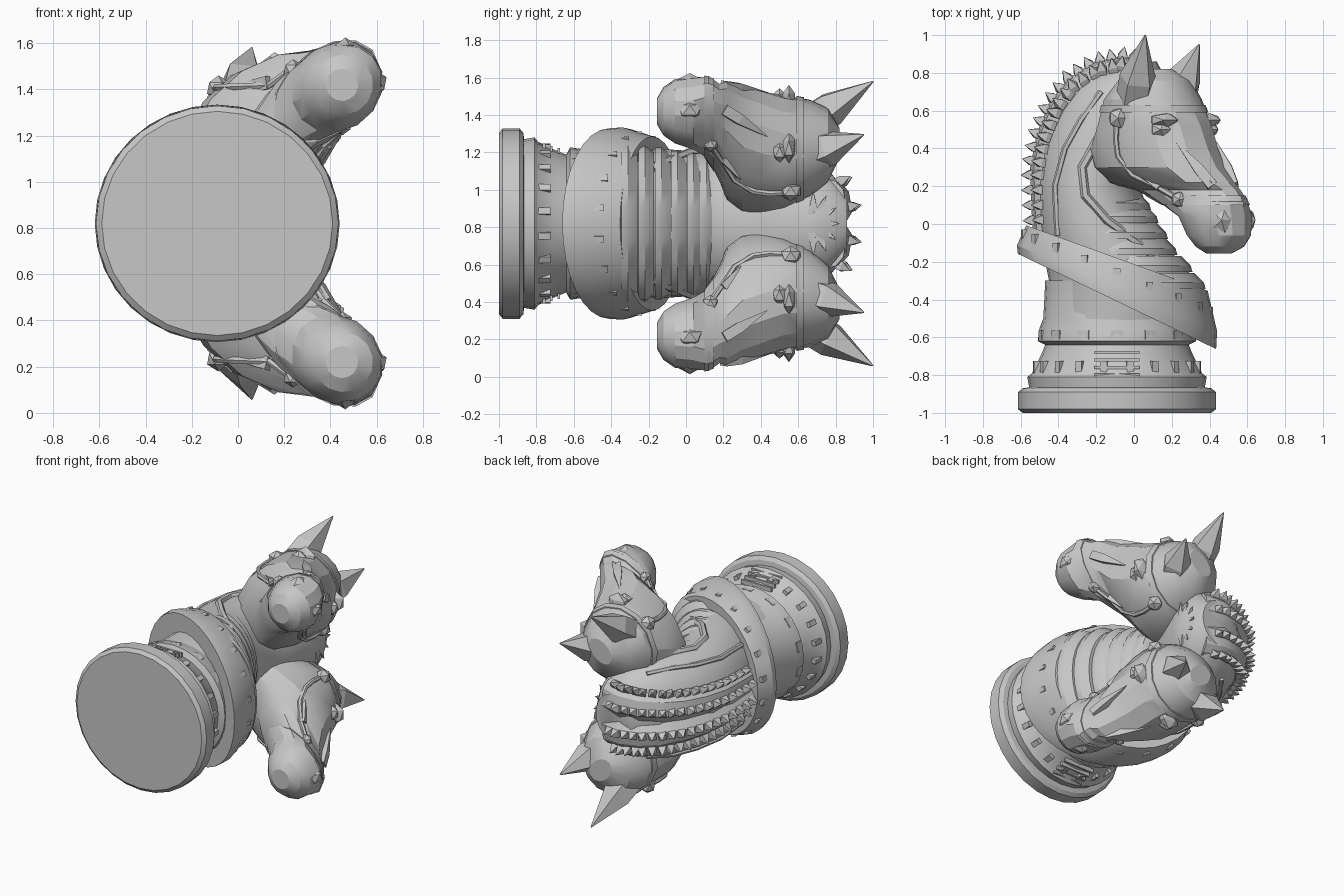
import bpy, bmesh, math
from math import cos, sin, pi
from mathutils import Vector, Matrix

cube = bpy.data.objects.get("Cube")
if cube:
    bpy.data.objects.remove(cube)

MID, AXIS = 0.82, -0.09          # mirror plane height, turning axis
stone = bpy.data.materials.new("grey_stone")
stone.use_nodes = True
stone.diffuse_color = (0.57, 0.57, 0.57, 1)
stone.node_tree.nodes["Principled BSDF"].inputs["Base Color"].default_value = (0.57, 0.57, 0.57, 1)


def finish(name, bm, angle=30):
    bmesh.ops.recalc_face_normals(bm, faces=bm.faces)
    me = bpy.data.meshes.new(name)
    bm.to_mesh(me)
    bm.free()
    ob = bpy.data.objects.new(name, me)
    bpy.context.collection.objects.link(ob)
    me.materials.append(stone)
    if angle:
        bpy.ops.object.select_all(action='DESELECT')
        ob.select_set(True)
        bpy.context.view_layer.objects.active = ob
        bpy.ops.object.shade_smooth_by_angle(angle=math.radians(angle))
    return ob


def skin(bm, rings, closed=False):
    """Join rings of (x, y, w) points; w is the distance from the mirror plane."""
    vs = [[bm.verts.new((p[0], p[1], p[2] + MID)) for p in r] for r in rings]
    n = len(vs[0])
    pairs = list(zip(vs, vs[1:])) + ([(vs[-1], vs[0])] if closed else [])
    for a, b in pairs:
        for i in range(n):
            bm.faces.new((a[i], a[(i + 1) % n], b[(i + 1) % n], b[i]))
    if not closed:
        bm.faces.new(vs[0])
        bm.faces.new(vs[-1])


def loft(name, rings, angle=30, closed=False):
    bm = bmesh.new()
    skin(bm, rings, closed)
    return finish(name, bm, angle)


def ellipse(cx, y, rx, rw, n=28):
    return [(cx + rx * cos(2 * pi * i / n), y, rw * sin(2 * pi * i / n)) for i in range(n)]


def spike(bm, base, tip, r, sides=4, belly=1.0):
    """Pointed leaf from base to tip, widest a third of the way up."""
    base, tip = Vector(base), Vector(tip)
    d = (tip - base).normalized()
    u = d.orthogonal().normalized()
    v = d.cross(u)
    rings = []
    for t, k in ((0, 1), (0.35, belly), (1, 0.04)):
        c = base.lerp(tip, t)
        rings.append([c + (u * cos(2 * pi * i / sides) + v * sin(2 * pi * i / sides)) * r * k
                      for i in range(sides)])
    skin(bm, rings)


def tube(name, pts, r):
    """Moulding swept along points."""
    pts = [Vector(p) for p in pts]
    rings = []
    for i, p in enumerate(pts):
        d = (pts[min(i + 1, len(pts) - 1)] - pts[max(i - 1, 0)]).normalized()
        side = d.cross(Vector((0, 0, 1))).normalized()
        up = side.cross(d)
        rings.append([p + (side * cos(k * pi / 3) + up * sin(k * pi / 3)) * r for k in range(6)])
    return loft(name, rings)


def blend(table, y):
    for a, b in zip(table, table[1:]):
        if min(a[0], b[0]) <= y <= max(a[0], b[0]):
            t = (y - a[0]) / (b[0] - a[0])
            return [p + (q - p) * t for p, q in zip(a, b)]
    return table[-1]


# Turned base
profile = [(.5, -1), (.525, -.98), (.525, -.89), (.5, -.87), (.465, -.865), (.475, -.81), (.45, -.79),
           (.405, -.7), (.38, -.64), (.42, -.62), (.41, -.55), (.39, -.5), (.38, -.3)]
loft("turned_base", [ellipse(AXIS, y, r, r * .97) for r, y in profile])

# Neck: y, back x, front x, half width
neck = [(-.52, -.47, .29, .38), (-.3, -.45, .33, .4), (-.15, -.48, .2, .4), (0, -.51, .1, .39),
        (.2, -.52, .03, .37), (.4, -.5, .1, .36), (.6, -.42, .17, .35), (.75, -.32, .18, .3),
        (.86, -.17, .12, .17)]


def neck_point(y, a, k=1.0):
    _, back, front, w = blend(neck, y)
    return ((back + front) / 2 + (front - back) / 2 * k * cos(a), y, w * k * sin(a))


loft("neck", [[neck_point(y[0], 2 * pi * i / 28) for i in range(28)] for y in neck], 40)

# Stepped chest plates
for i, (y, front) in enumerate(((-.31, .38), (-.22, .31), (-.13, .23), (-.045, .18), (.04, .13), (.11, .09))):
    w = .43 - .012 * i
    loft("chest_plate", [ellipse(front - .3, y - .035, .3, w), ellipse(front - .3, y, .29, w),
                         ellipse(front - .33, y + .05, .27, w - .04)])


# Slanted collar
def collar_ring(a):
    def pt(r, slope, level):
        x = AXIS + r * cos(a)
        return (x, level + slope * (x - AXIS), r * .97 * sin(a))
    return [pt(.38, -.48, -.41), pt(.525, -.48, -.41), pt(.53, -.43, -.34), pt(.48, -.36, -.18), pt(.36, -.36, -.18)]


loft("collar", [collar_ring(2 * pi * i / 32) for i in range(32)], 30, True)


# Carved blocks around collar, plinth and ring
def block_row(name, count, radius, level, slope, size):
    bm = bmesh.new()
    for i in range(count):
        a = 2 * pi * (i + .5) / count
        x = AXIS + radius * cos(a)
        place = Matrix.Translation((x, level + slope * (x - AXIS), MID + radius * .96 * sin(a)))
        bmesh.ops.create_cube(bm, matrix=place @ Matrix.Rotation(-a, 4, 'Y') @ Matrix.Diagonal((*size, 1)))
    finish(name, bm, 0)


block_row("collar_blocks", 18, .497, -.28, -.42, (.03, .09, .035))
block_row("plinth_blocks", 20, .43, -.765, 0, (.035, .08, .035))
block_row("ring_blocks", 14, .4, -.59, 0, (.035, .05, .07))
for i in range(4):
    block_row("plinth_slats", 2, .405 + .012 * i, -.68 - .04 * i, 0, (.03, .015, .24))

# Mane crest and teeth along the back of the neck
crest = [(-.53, -.1), (-.545, .1), (-.55, .3), (-.515, .48), (-.45, .64), (-.35, .77), (-.21, .86), (-.06, .89), (.08, .86)]
crest = [Vector((*p, 0)) for p in crest]


def crest_at(t):
    """Point, outward direction and half width of the mane."""
    i = min(int(t), len(crest) - 2)
    d = crest[i + 1] - crest[i]
    return crest[i].lerp(crest[i + 1], t - i), Vector((-d.y, d.x, 0)).normalized(), .13 + .012 * t


rings = []
for k in range(17):
    p, n, width = crest_at(k / 2)
    section = ((1.1, .14), (1, .06), (.8, .02), (.3, .0), (0, .04))
    half = [p - n * depth + Vector((0, 0, w * width)) for w, depth in section]
    rings.append(half + [Vector((q.x, q.y, -q.z)) for q in reversed(half[:-1])])
loft("mane_crest", rings)
bm = bmesh.new()
for w, depth in ((.4, .02), (1, .07)):
    for s in (1, -1):
        for k in range(18):
            p, n, width = crest_at(.6 + k * .4)
            p = p - n * depth + Vector((0, 0, s * w * width))
            spike(bm, p, p + n * .07 + Vector((0, 0, s * w * .035)), .035)
# Forelock fan between the two heads
for i in range(7):
    a = pi * (i / 6 - .5)
    spike(bm, (.13, .68, 0), (.165, .68 + .14 * cos(a), .17 * sin(a)), .04)
finish("mane_teeth", bm, 0)

# Head sections: y, centre x, centre w, half width, half depth
head = [(.82, .11, .43, .07, .1), (.76, .11, .42, .2, .19), (.66, .1, .4, .265, .26), (.52, .11, .38, .29, .325),
        (.4, .1, .38, .285, .39), (.3, .13, .4, .275, .41), (.22, .19, .44, .21, .42), (.18, .285, .485, .165, .345),
        (.12, .365, .565, .17, .28), (.04, .43, .59, .185, .21), (-.06, .45, .6, .165, .18),
        (-.12, .455, .6, .13, .13), (-.155, .45, .6, .07, .07)]
TURN = math.radians(42)


def head_point(y, a, s, k=1.0):
    """Point on a head; angle 0 is the face, pi/2 the inner cheek."""
    _, cx, cw, side, deep = blend(head, y)
    f, l = deep * k * cos(a), side * k * sin(a)
    return Vector((cx + f * cos(TURN) + l * sin(TURN), y, s * (cw + f * sin(TURN) - l * cos(TURN))))


def bump(bm, p, size):
    place = Matrix.Translation((p.x, p.y, p.z + MID)) @ Matrix.Diagonal((*size, 1))
    bmesh.ops.create_icosphere(bm, subdivisions=1, radius=1, matrix=place)


for s, label in ((1, "upper"), (-1, "lower")):
    loft(label + "_head", [[head_point(r[0], 2 * pi * i / 14, s) for i in range(14)] for r in head], 24)
    # Noseband and browband
    for y0, y1 in ((.1, .15), (.59, .63)):
        loft(label + "_bridle_band", [[head_point(y, 2 * pi * i / 14, s, k) for i in range(14)]
                                      for y, k in ((y0, .95), (y0, 1.03), (y1, 1.03), (y1, .95))])
    # Ears
    bm = bmesh.new()
    spike(bm, (0, .65, s * .54), (.06, 1, s * .76), .1, 5, 1.0)
    spike(bm, (.22, .66, s * .37), (.345, .95, s * .475), .1, 5, 1.0)
    # Muzzle wedges
    for a in (.5, -.5, 1.5, -1.5):
        spike(bm, head_point(.2, a, s, .93), head_point(.44, a * 1.2, s, .99), .04)
    finish(label + "_ears_and_folds", bm, 0)
    # Eyes, nostrils, jaw and rosettes
    bm = bmesh.new()
    for side in (1, -1):
        bump(bm, head_point(.5, side * .8, s, .91), (.06, .045, .06))
        bump(bm, head_point(.55, side * .7, s, .92), (.085, .04, .085))
        bump(bm, head_point(.02, side * .7, s, .8), (.06, .075, .06))
        bump(bm, head_point(.56, side * 1.6, s, .98), (.055, .06, .055))
        bump(bm, head_point(.13, side * 1.6, s, .95), (.045, .045, .045))
    finish(label + "_face_details", bm, 0)
    # Cheek straps
    for side in (1, -1):
        tube(label + "_cheek_strap", [head_point(y, side * 1.6, s) for y in (.56, .45, .36, .26, .19, .14)], .016)
    # Neck mouldings
    for r, path in ((.025, ((-.24, .75), (-.1, 1.0), (.02, 1.35), (.15, 1.65), (.3, 1.75), (.45, 1.6))),
                    (.018, ((-.06, 2.35), (.2, 2.25), (.4, 2.15), (.55, 2.05), (.7, 1.9)))):
        tube(label + "_neck_moulding", [neck_point(y, s * a) for y, a in path], r)
